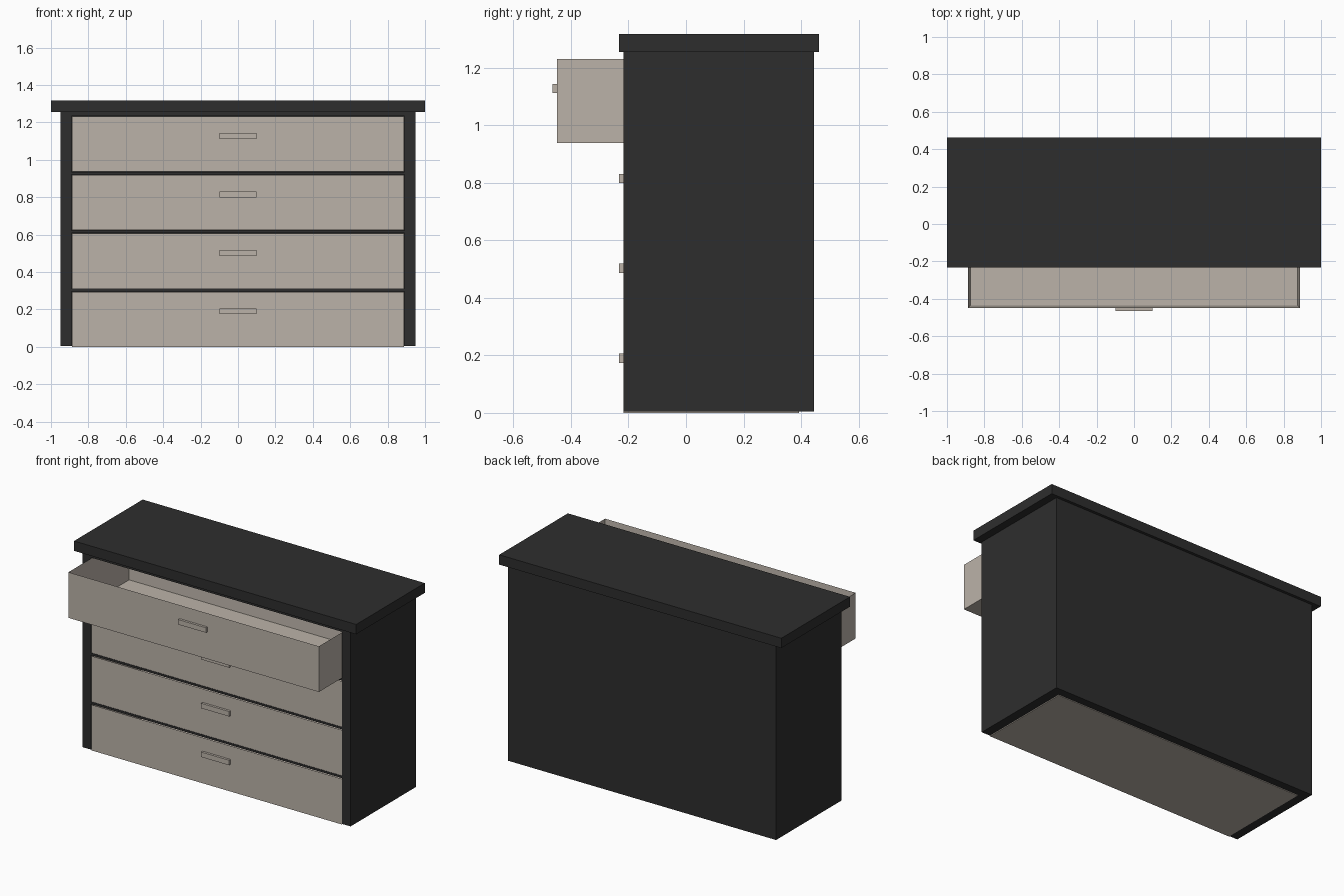
import bpy, bmesh
from mathutils import Matrix, Vector

if "Cube" in bpy.data.objects:
    bpy.data.objects.remove(bpy.data.objects["Cube"])


def material(name, rgb):
    m = bpy.data.materials.new(name)
    m.diffuse_color = (*rgb, 1)
    m.use_nodes = True
    m.node_tree.nodes["Principled BSDF"].inputs["Base Color"].default_value = m.diffuse_color
    return m


DARK = material("charcoal", (0.027, 0.027, 0.027))
BEIGE = material("warm beige", (0.50, 0.45, 0.395))


def add_box(bm, lo, hi):
    lo, hi = Vector(lo), Vector(hi)
    mat = Matrix.Translation((lo + hi) / 2) @ Matrix.Diagonal((*(hi - lo), 1))
    return bmesh.ops.create_cube(bm, size=1, matrix=mat)["verts"]


def finish(name, bm, mat):
    me = bpy.data.meshes.new(name)
    bm.to_mesh(me)
    bm.free()
    me.materials.append(mat)
    ob = bpy.data.objects.new(name, me)
    bpy.context.collection.objects.link(ob)
    return ob


def box(name, lo, hi, mat):
    bm = bmesh.new()
    add_box(bm, lo, hi)
    return finish(name, bm, mat)


def drawer(name, lo, hi, wall):
    # Open tray: inset the top face and push it down to the floor
    bm = bmesh.new()
    add_box(bm, lo, hi)
    top = max(bm.faces, key=lambda f: f.calc_center_median().z)
    bmesh.ops.inset_region(bm, faces=[top], thickness=wall)
    bmesh.ops.translate(bm, verts=top.verts, vec=(0, 0, lo[2] + wall - hi[2]))
    bmesh.ops.recalc_face_normals(bm, faces=bm.faces)
    return finish(name, bm, BEIGE)


FRONT, BACK, INNER_BACK = -0.217, 0.445, 0.393
BASE, TOP = 0.004, 1.254
PITCH, HEIGHT = 0.3125, 0.2925

# Carcass
box("top_board", (-1, -0.232, TOP), (1, 0.463, 1.317), DARK)
for side, x in (("left", -0.95), ("right", 0.89)):
    box(side + "_side", (x, FRONT, BASE), (x + 0.06, BACK, TOP), DARK)
box("back_panel", (-0.89, INNER_BACK, BASE), (0.89, BACK, TOP), DARK)

# Drawers, dividers and handles; the top drawer is pulled out
for i in range(4):
    z = i * PITCH
    pull = 0.232 if i == 3 else 0
    y = FRONT - pull
    drawer(f"drawer_{i + 1}", (-0.888, y, z), (0.888, INNER_BACK - 0.001 - pull, z + HEIGHT), 0.02)
    box(f"handle_{i + 1}", (-0.099, y - 0.015, z + 0.174), (0.099, y, z + 0.206), BEIGE)
    box(f"divider_{i + 1}", (-0.89, FRONT + 0.001, z + HEIGHT + 0.004),
        (0.89, INNER_BACK, TOP if i == 3 else z + PITCH - 0.002), DARK)
